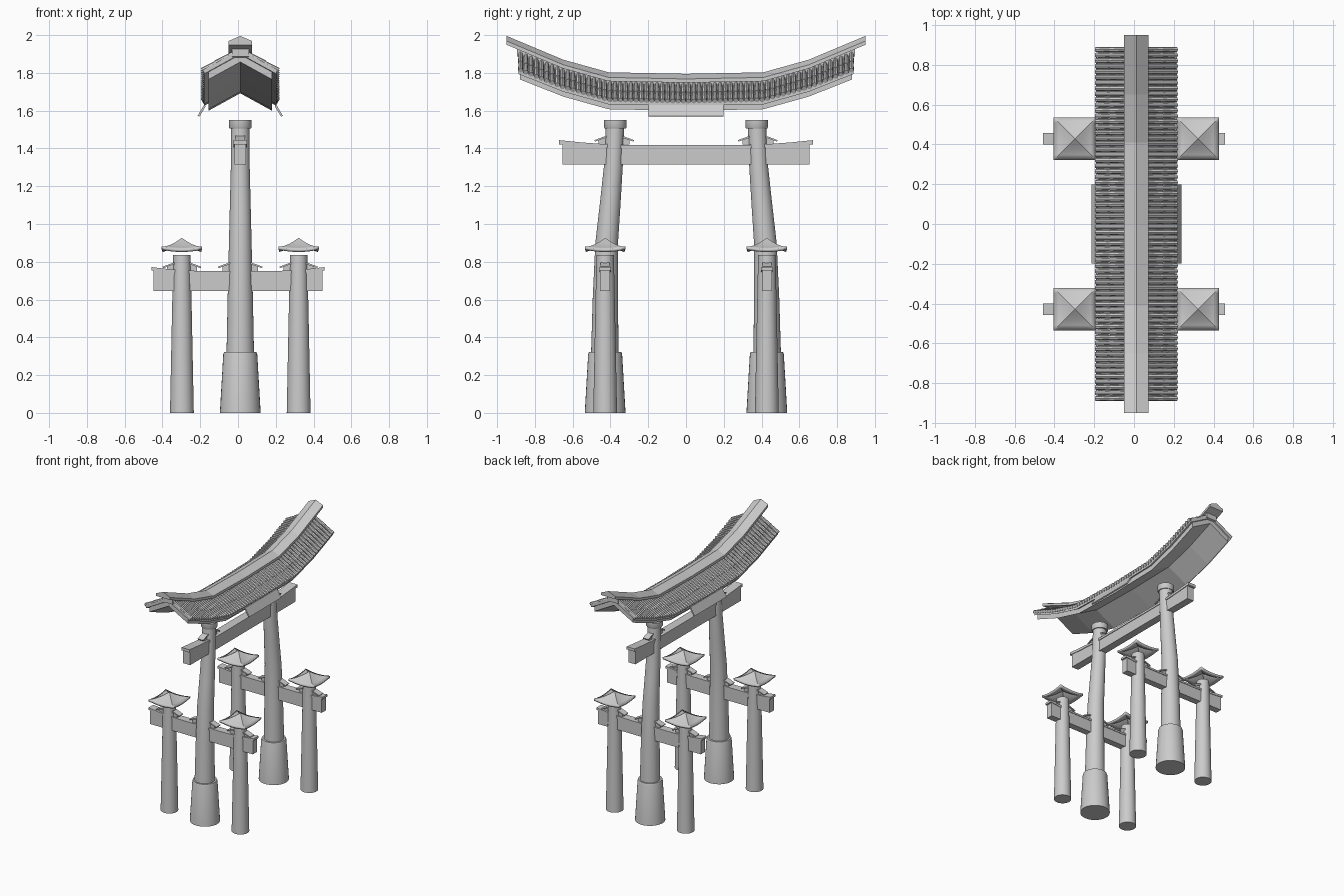
import bpy, bmesh, math

if "Cube" in bpy.data.objects:
    bpy.data.objects.remove(bpy.data.objects["Cube"])

CX = 0.012          # x centre of the gate
PY = 0.428          # y of the pillar feet


def add_loft(bm, rings):
    """Skin a list of equal-length rings and cap both ends."""
    vs = [[bm.verts.new(p) for p in r] for r in rings]
    n = len(vs[0])
    for a, b in zip(vs, vs[1:]):
        for i in range(n):
            j = (i + 1) % n
            bm.faces.new((a[i], a[j], b[j], b[i]))
    bm.faces.new(vs[0])
    bm.faces.new(vs[-1])


def finish(name, bm, smooth=False):
    bmesh.ops.recalc_face_normals(bm, faces=bm.faces)
    me = bpy.data.meshes.new(name)
    bm.to_mesh(me)
    bm.free()
    ob = bpy.data.objects.new(name, me)
    bpy.context.collection.objects.link(ob)
    if smooth:
        bpy.ops.object.select_all(action='DESELECT')
        ob.select_set(True)
        bpy.context.view_layer.objects.active = ob
        bpy.ops.object.shade_smooth_by_angle(angle=math.radians(35))
    return ob


def loft(name, rings, smooth=False):
    bm = bmesh.new()
    add_loft(bm, rings)
    return finish(name, bm, smooth)


def column(name, x, stations, n=32):
    """Round column from (y, z, radius) stations."""
    return loft(name, [[(x + r * math.cos(2 * math.pi * i / n),
                         y + r * math.sin(2 * math.pi * i / n), z) for i in range(n)]
                       for y, z, r in stations], True)


def curve_z(y):
    """Upward sweep of the main roof along its length."""
    pts = [(0, 0), (0.41, 0.008), (0.65, 0.075), (0.89, 0.17), (0.96, 0.206)]
    y = abs(y)
    for (a, za), (b, zb) in zip(pts, pts[1:]):
        if y <= b:
            return za + (zb - za) * (y - a) / (b - a)
    return pts[-1][1]


def roof_sweep(name, profile, half):
    ys = [-half, -0.65, -0.41, 0, 0.41, 0.65, half]
    return loft(name, [[(CX + x, y, z + curve_z(y)) for x, z in profile] for y in ys])


def beam(name, along_y, cross, half, w, z0, z1, lift, bottom_lift=0.0):
    """Straight tie beam whose ends sweep gently upward."""
    rings = []
    for k in range(-6, 7):
        t = k / 6
        s, d = t * half, max(0, abs(t) - 0.45) / 0.55
        up, lo = lift * d ** 1.7, bottom_lift * d ** 1.7
        ring = [(-w, z0 + lo), (w, z0 + lo), (w, z1 + up), (-w, z1 + up)]
        rings.append([(cross + c, s, z) if along_y else (s, cross + c, z) for c, z in ring])
    return loft(name, rings)


def wedges(name, along_y, centre, cross, r, zb):
    """Wedge block with a slanted cover on both sides of a pillar."""
    bm = bmesh.new()
    for s in (-1, 1):
        for w, prof in ((0.016, [(r - .01, zb), (r + .032, zb), (r + .032, zb + .024), (r - .01, zb + .036)]),
                        (0.024, [(r - .01, zb + .036), (r + .052, zb + .014),
                                 (r + .055, zb + .022), (r - .01, zb + .046)])):
            add_loft(bm, [[(cross + c, centre + s * d, z) if along_y else (centre + s * d, cross + c, z)
                           for d, z in prof] for c in (-w, w)])
    finish(name, bm)


# Main pillars: flared base sleeve, leaning shaft, top collar
for s, side in ((-1, "front"), (1, "back")):
    column(f"{side}_pillar_base", CX, [(s * PY, 0, .108), (s * PY, .31, .09), (s * PY, .322, .086)])
    column(f"{side}_pillar_shaft", CX, [(s * y, z, r) for y, z, r in (
        (.43, .30, .073), (.427, .6, .067), (.42, .9, .06), (.402, 1.1, .055),
        (.385, 1.3, .05), (.376, 1.51, .049))])
    column(f"{side}_pillar_collar", CX, [(s * .374, 1.505, .056), (s * .374, 1.512, .06),
                                         (s * .374, 1.55, .06)])
    wedges(f"{side}_pillar_wedges", True, s * .38, CX, .05, 1.422)

# Main tie beam and its cover board
beam("main_tie_beam", True, CX, .655, .03, 1.315, 1.402, .02)
beam("main_tie_beam_cover", True, CX, .672, .035, 1.402, 1.419, .025, .02)


def small_roof(name, cx, cy):
    """Concave pyramid roof with lifted corners."""
    bm = bmesh.new()
    n, h = 8, .107
    grid = []
    for i in range(n + 1):
        row = []
        for j in range(n + 1):
            u, v = 2 * i / n - 1, 2 * j / n - 1
            r, m = max(abs(u), abs(v)), min(abs(u), abs(v))
            z = .867 + .06 * (1 - r) ** 1.4 + .013 * r * r * (m / r if r else 0) ** 2
            row.append(bm.verts.new((cx + h * u, cy + h * v, z)))
        grid.append(row)
    for i in range(n):
        for j in range(n):
            a, b, c, d = grid[i][j], grid[i + 1][j], grid[i + 1][j + 1], grid[i][j + 1]
            if (i < n / 2) == (j < n / 2):      # split along the hips
                bm.faces.new((a, b, c))
                bm.faces.new((a, c, d))
            else:
                bm.faces.new((a, b, d))
                bm.faces.new((b, c, d))
    ob = finish(name, bm, True)
    if ob.data.polygons[0].normal.z < 0:
        ob.data.flip_normals()
    m = ob.modifiers.new("thickness", 'SOLIDIFY')
    m.thickness, m.offset = .016, -1


# Side frames: two small pillars, a tie beam, wedges and little roofs
for s, side in ((-1, "front"), (1, "back")):
    y = s * PY
    beam(f"{side}_side_beam", False, y, .447, .026, .645, .738, .018)
    beam(f"{side}_side_beam_cover", False, y, .458, .03, .738, .752, .02, .017)
    wedges(f"{side}_centre_wedges", False, CX, y, .063, .752)
    for t, lr in ((-1, "left"), (1, "right")):
        x = CX + t * .309
        column(f"{side}_{lr}_small_pillar", x, [(y, 0, .063), (y, .4, .055), (y, .837, .046)])
        wedges(f"{side}_{lr}_small_wedges", False, x, y, .047, .752)
        small_roof(f"{side}_{lr}_small_roof", x, y)


def chevron(w, top, thick, slope=.55):
    e = slope * w
    return [(-w, top - e - thick), (0, top - thick), (w, top - e - thick),
            (w, top - e), (0, top), (-w, top - e)]


# Main roof: lower lining, deck with fascia, ridge body and gabled ridge cap
roof_sweep("roof_lining", chevron(.168, 1.732, .04), .88)
roof_sweep("roof_deck", chevron(.192, 1.755, .024), .888)
roof_sweep("ridge_body", [(-.045, 1.715), (.045, 1.715), (.045, 1.76), (-.045, 1.76)], .895)
roof_sweep("ridge_cap", [(-.062, 1.748), (.062, 1.748), (.062, 1.768), (0, 1.795), (-.062, 1.768)], .95)

# Rows of round roof tiles, two overlapping tiles per row
bm = bmesh.new()
rows, seg = 64, 8
for k in range(rows):
    y = -.876 + 1.752 * k / (rows - 1)
    for s in (-1, 1):
        for xa, xb in ((.035, .13), (.118, .202)):
            rings = []
            for x, r in ((xa, .0105), (xb, .0135)):
                z = 1.76 - .55 * x + curve_z(y)
                rings.append([(CX + s * (x + .48 * r * math.sin(a)), y + r * math.cos(a),
                               z + .88 * r * math.sin(a))
                              for a in (2 * math.pi * i / seg for i in range(seg))])
            add_loft(bm, rings)
finish("roof_tiles", bm, True)

# Slanted boards under the middle of each eave
for s, side in ((-1, "left"), (1, "right")):
    prof = [(.182, 1.625), (.216, 1.568), (.226, 1.572), (.192, 1.63)]
    loft(f"{side}_eave_board", [[(CX + s * x, y, z) for x, z in prof] for y in (-.198, .198)])
